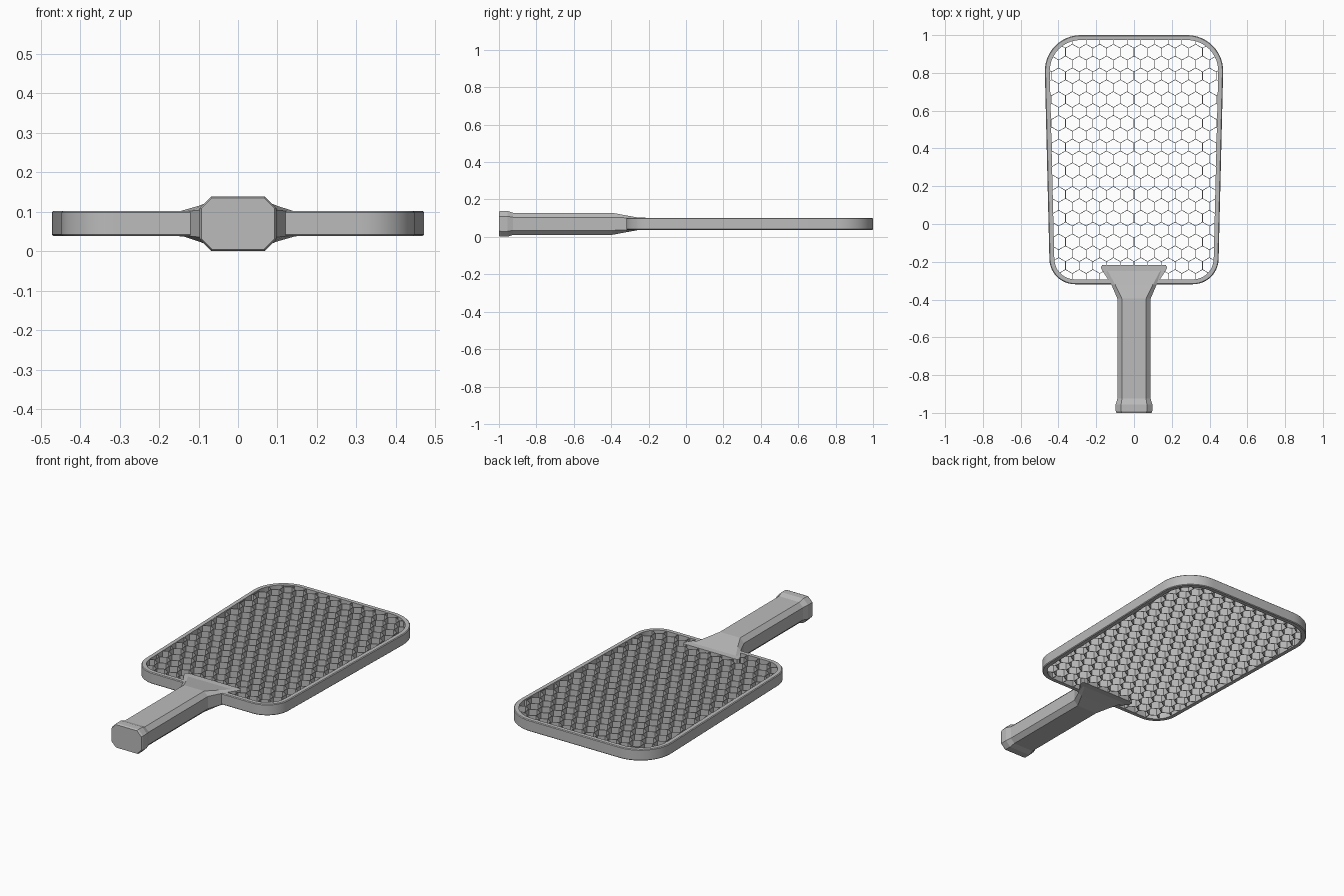
import bpy, bmesh, math
from mathutils import Vector

if "Cube" in bpy.data.objects:
    bpy.data.objects.remove(bpy.data.objects["Cube"])

grey = bpy.data.materials.new("plain_grey")
grey.diffuse_color = (0.5, 0.5, 0.5, 1)
grey.use_nodes = True
grey.node_tree.nodes["Principled BSDF"].inputs["Base Color"].default_value = (0.5, 0.5, 0.5, 1)

MID = 0.07          # height of the centre plane
INNER = 0.026       # rim width
RIM = 0.032         # half the rim depth


def finish(name, bm):
    bmesh.ops.recalc_face_normals(bm, faces=bm.faces)
    mesh = bpy.data.meshes.new(name)
    bm.to_mesh(mesh)
    bm.free()
    mesh.materials.append(grey)
    obj = bpy.data.objects.new(name, mesh)
    bpy.context.collection.objects.link(obj)
    return obj


def loft(bm, rings, closed=False):
    """Bridge rings of points; either cap the ends or join last to first."""
    loops = [[bm.verts.new(p) for p in ring] for ring in rings]
    pairs = list(zip(loops, loops[1:]))
    if closed:
        pairs.append((loops[-1], loops[0]))
    else:
        bm.faces.new(loops[0])
        bm.faces.new(loops[-1])
    for a, b in pairs:
        for i in range(len(a)):
            j = (i + 1) % len(a)
            bm.faces.new((a[i], a[j], b[j], b[i]))


def outline(inset, steps=12):
    """Counter-clockwise tapered face outline made of four corner arcs."""
    tilt = math.radians(-1.5)
    arcs = [(0.312, -0.183, 0.136, -math.pi / 2, tilt),
            (0.282, 0.81, 0.19, tilt, math.pi / 2)]
    right = []
    for cx, cy, r, a0, a1 in arcs:
        for i in range(steps + 1):
            a = a0 + (a1 - a0) * i / steps
            right.append((cx + (r - inset) * math.cos(a), cy + (r - inset) * math.sin(a)))
    return right + [(-x, y) for x, y in reversed(right)]


# Rim: small edge bevels outside, straight wall inside
BEVEL = 0.004
profile = [(BEVEL, -RIM), (0, BEVEL - RIM), (0, RIM - BEVEL), (BEVEL, RIM), (INNER, RIM), (INNER, -RIM)]
bm = bmesh.new()
loft(bm, [[(x, y, MID + dz) for x, y in outline(inset)] for inset, dz in profile], closed=True)
rim = finish("rim", bm)
bpy.ops.object.select_all(action='DESELECT')
rim.select_set(True)
bpy.context.view_layer.objects.active = rim
bpy.ops.object.shade_smooth_by_angle(angle=math.radians(30))

# Honeycomb core: thin upright walls clipped to the rim
boundary = [Vector(p) for p in outline(0.02)]


def clip(p, q):
    d, t0, t1 = q - p, 0.0, 1.0
    for a, b in zip(boundary, boundary[1:] + boundary[:1]):
        n = Vector((b.y - a.y, a.x - b.x))
        num, den = n.dot(a - p), n.dot(d)
        if abs(den) < 1e-9:
            if num < 0:
                return None
        elif den > 0:
            t1 = min(t1, num / den)
        else:
            t0 = max(t0, num / den)
    return (p + d * t0, p + d * t1) if t1 - t0 > 0.01 else None


PITCH = 0.0725
SIDE = PITCH / math.sqrt(3)
WALL, HALF = 0.0015, 0.031
bm = bmesh.new()
for row in range(-12, 13):
    for col in range(-8, 9):
        c = Vector(((col + 0.5 * (row % 2)) * PITCH, 0.345 + row * SIDE * 1.5))
        corner = [c + SIDE * Vector((math.cos(a), math.sin(a)))
                  for a in (math.radians(60 * k - 30) for k in range(4))]
        for p, q in zip(corner, corner[1:]):
            seg = clip(p, q)
            if not seg:
                continue
            side = (q - p).orthogonal().normalized() * WALL
            loft(bm, [[(*(e - side), MID - HALF), (*(e + side), MID - HALF),
                       (*(e + side), MID + HALF), (*(e - side), MID + HALF)] for e in seg])
finish("honeycomb_core", bm)

# Collar: frame-height plate where the handle enters the face
half = [(0.12, -0.32), (0.172, -0.24), (0.175, -0.228), (0.168, -0.217)]
ring = half + [(-x, y) for x, y in reversed(half)]
bm = bmesh.new()
loft(bm, [[(x, y, MID + dz) for x, y in ring] for dz in (-RIM, RIM)])
finish("collar", bm)

# Handle: octagonal grip with flared butt and widening throat
# each section: y, half width, half height, flat half width, flat half height
sections = [(-1.0, 0.093, 0.065, 0.066, 0.038),
            (-0.99, 0.097, 0.069, 0.068, 0.04),
            (-0.955, 0.097, 0.069, 0.068, 0.04),
            (-0.925, 0.088, 0.059, 0.064, 0.035),
            (-0.395, 0.088, 0.059, 0.064, 0.035),
            (-0.32, 0.12, 0.045, 0.1, 0.032),
            (-0.25, 0.149, 0.0325, 0.138, 0.031),
            (-0.216, 0.155, 0.0325, 0.145, 0.031)]
bm = bmesh.new()
rings = []
for y, w, h, fw, fh in sections:
    quarter = [(w, fh), (fw, h)]
    top = quarter + [(-x, z) for x, z in reversed(quarter)]
    octagon = top + [(-x, -z) for x, z in top]
    rings.append([(x, y, MID + z) for x, z in octagon])
loft(bm, rings)
finish("handle", bm)
